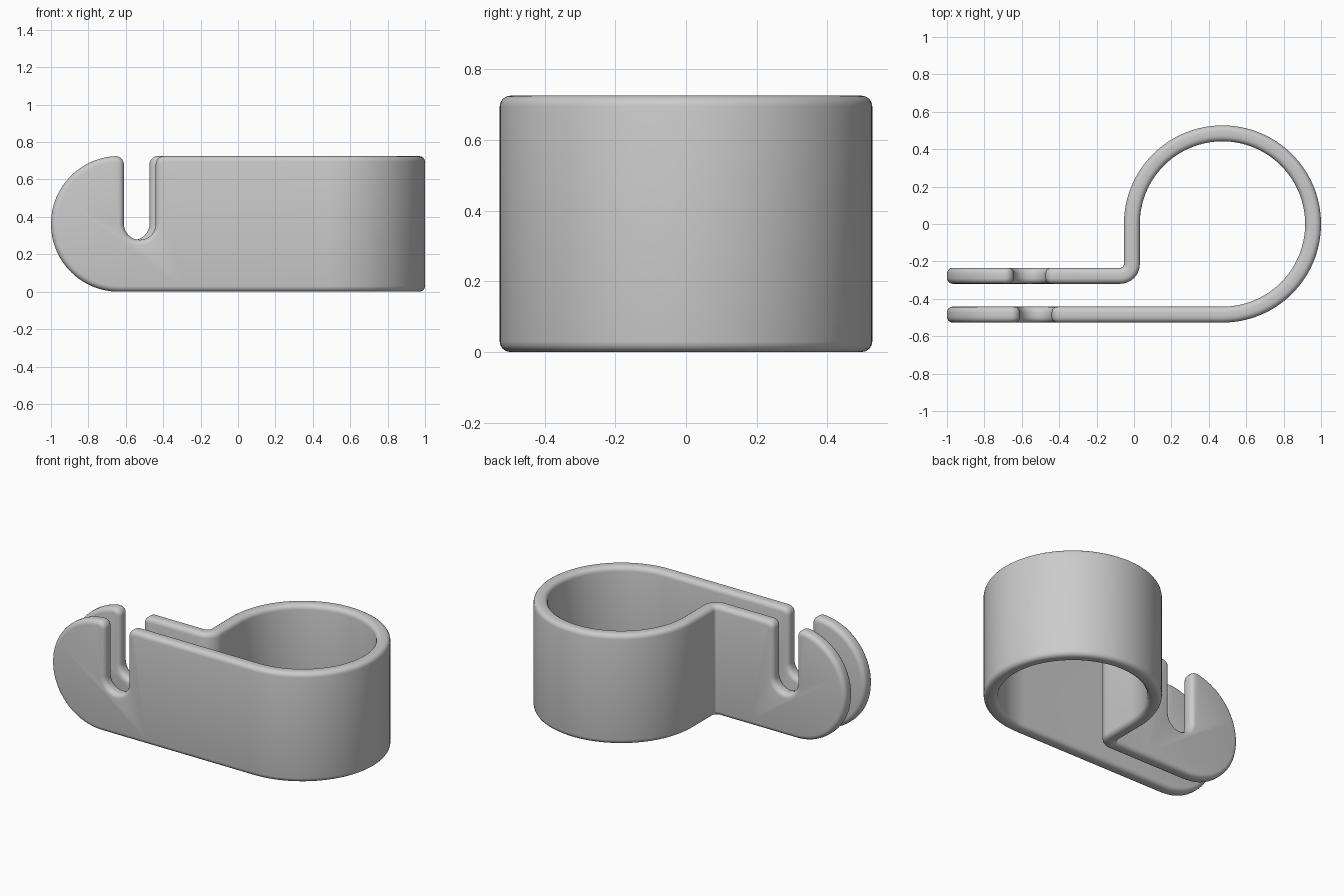
import bpy, bmesh
from math import sin, cos, pi, radians, sqrt, atan2

cube = bpy.data.objects.get("Cube")
if cube:
    bpy.data.objects.remove(cube, do_unlink=True)

HEIGHT = 0.725
THICK = 0.085
ROUND = 0.03          # rim rounding
STEPS = 4             # rim rounding segments
RING_R = 0.527        # outer ring radius
RING_X = 1 - RING_R
JOIN_X = -0.3         # where the hooks meet the band
MID_R = RING_R - THICK / 2
FRONT_Y = -MID_R
BACK_Y = -0.277


def arc(cx, cy, r, a0, a1, n):
    """Points on an arc, angles in radians."""
    angles = [a0 + (a1 - a0) * i / n for i in range(n + 1)]
    return [(cx + r * cos(a), cy + r * sin(a)) for a in angles]


def band_path():
    """Centre line of the band with its sideways normal."""
    path = [(JOIN_X, FRONT_Y, 0, -1)]
    n = 96
    for i in range(n + 1):
        a = radians(-90 + 270 * i / n)
        path.append((RING_X + MID_R * cos(a), MID_R * sin(a), cos(a), sin(a)))
    r = THICK / 2 + 0.02
    cx, cy = RING_X - MID_R - r, BACK_Y + r
    for i in range(13):
        a = -pi / 2 * i / 12
        path.append((cx + r * cos(a), cy + r * sin(a), -cos(a), -sin(a)))
    path.append((JOIN_X, BACK_Y, 0, 1))
    return path


def band_section():
    """Rounded upright rectangle as (offset, height)."""
    u, lo, hi = THICK / 2 - ROUND, ROUND, HEIGHT - ROUND
    corners = [(u, hi), (-u, hi), (-u, lo), (u, lo)]
    section = []
    for k, (x, z) in enumerate(corners):
        section += arc(x, z, ROUND, k * pi / 2, (k + 1) * pi / 2, STEPS)
    return section


def add_band(bm):
    section = band_section()
    rows = [[bm.verts.new((x + nx * o, y + ny * o, z)) for o, z in section]
            for x, y, nx, ny in band_path()]
    m = len(section)
    for a, b in zip(rows, rows[1:]):
        for j in range(m):
            k = (j + 1) % m
            bm.faces.new((a[j], b[j], b[k], a[k]))


def hook_profile(slot_x):
    """Side outline of a slotted, round-ended hook."""
    big = HEIGHT / 2
    cx, slot_r, lip = big - 1, 0.085, 0.045
    right, left = slot_x + slot_r, slot_x - slot_r
    pts = [(JOIN_X, 0), (JOIN_X, HEIGHT)]
    pts += arc(right + lip, HEIGHT - lip, lip, pi / 2, pi, 8)
    pts += arc(slot_x, big, slot_r, 0, -pi, 24)
    # lip rounding runs tangentially into the round end
    lx = left - lip
    dz = sqrt((big - lip) ** 2 - (lx - cx) ** 2)
    tip = atan2(dz, lx - cx)
    pts += arc(lx, big + dz, lip, 0, tip, 10)
    pts += arc(cx, big, big, tip, 3 * pi / 2, 48)[1:]
    return pts


def add_hook(bm, slot_x, y):
    hook = bmesh.new()
    verts = [hook.verts.new((x, y - THICK / 2, z)) for x, z in hook_profile(slot_x)]
    face = hook.faces.new(verts)
    out = bmesh.ops.extrude_face_region(hook, geom=[face], use_keep_orig=True)
    moved = [g for g in out["geom"] if isinstance(g, bmesh.types.BMVert)]
    bmesh.ops.translate(hook, verts=moved, vec=(0, THICK, 0))
    bmesh.ops.recalc_face_normals(hook, faces=hook.faces)

    def at_join(item):
        return all(abs(v.co.x - JOIN_X) < 1e-4 for v in item.verts)

    # round both rims, then open the end that meets the band
    rims = [e for e in hook.edges
            if abs(e.verts[0].co.y - e.verts[1].co.y) < 1e-5 and not at_join(e)]
    bmesh.ops.bevel(hook, geom=rims, offset=ROUND, offset_type='OFFSET',
                    segments=STEPS, profile=0.5, affect='EDGES')
    ends = [f for f in hook.faces if at_join(f)]
    bmesh.ops.delete(hook, geom=ends, context='FACES')
    temp = bpy.data.meshes.new("hook_temp")
    hook.to_mesh(temp)
    hook.free()
    bm.from_mesh(temp)
    bpy.data.meshes.remove(temp)


# Band and both hooks welded into one clip
bm = bmesh.new()
add_band(bm)
add_hook(bm, -0.525, FRONT_Y)
add_hook(bm, -0.558, BACK_Y)
bmesh.ops.remove_doubles(bm, verts=bm.verts, dist=0.0008)
bmesh.ops.recalc_face_normals(bm, faces=bm.faces)
mesh = bpy.data.meshes.new("hooked_clip")
bm.to_mesh(mesh)
bm.free()
clip = bpy.data.objects.new("hooked_clip", mesh)
bpy.context.collection.objects.link(clip)

# Plain grey material
grey = bpy.data.materials.new("light_grey")
grey.use_nodes = True
color = (0.6, 0.6, 0.6, 1)
grey.diffuse_color = color
grey.node_tree.nodes["Principled BSDF"].inputs["Base Color"].default_value = color
mesh.materials.append(grey)

# Smooth shading
bpy.ops.object.select_all(action='DESELECT')
clip.select_set(True)
bpy.context.view_layer.objects.active = clip
bpy.ops.object.shade_smooth_by_angle(angle=radians(35))
